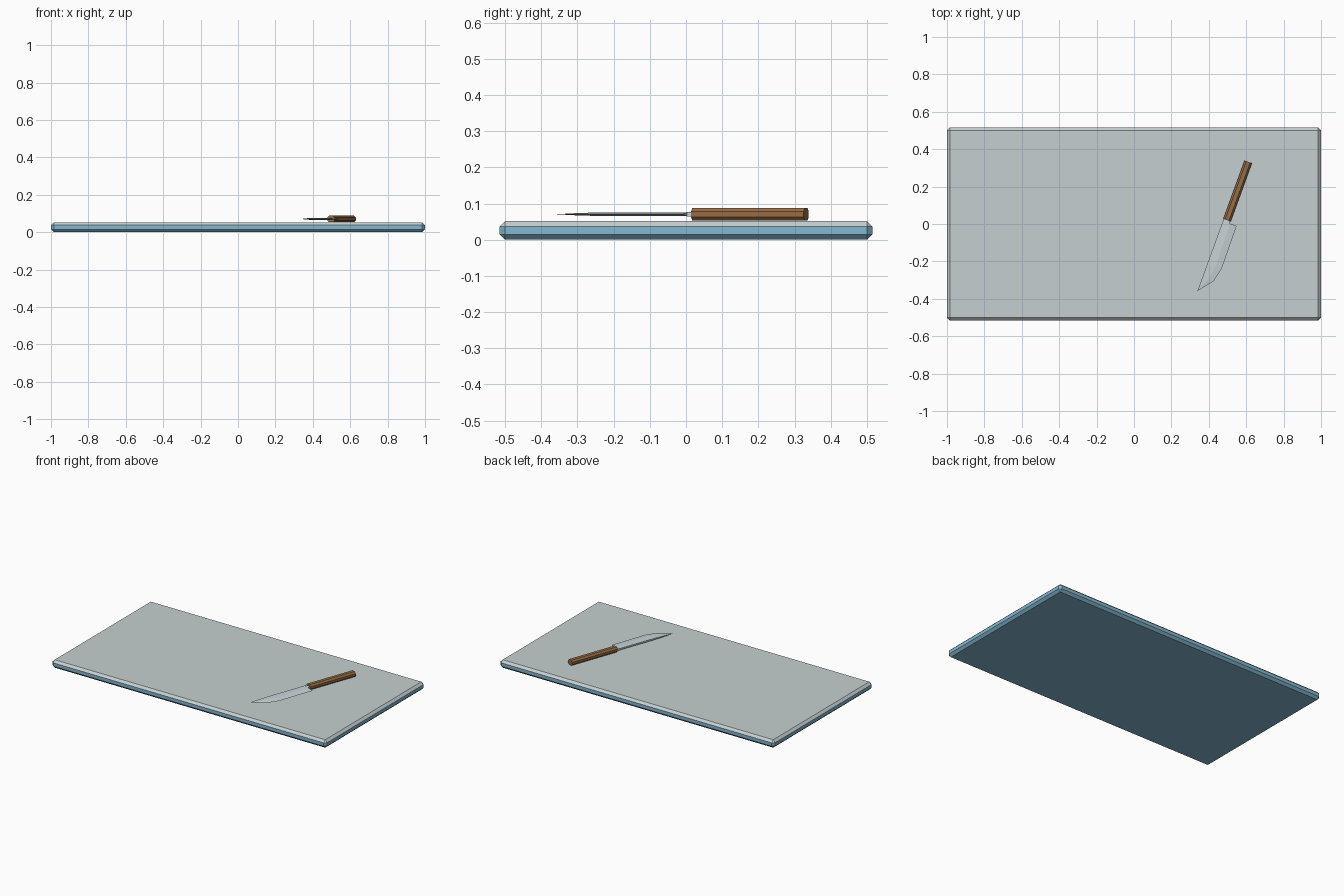
import bpy, bmesh, math
from mathutils import Matrix

if "Cube" in bpy.data.objects:
    bpy.data.objects.remove(bpy.data.objects["Cube"])


def material(name, rgb):
    def lin(v):
        v /= 255
        return v / 12.92 if v <= 0.04045 else ((v + 0.055) / 1.055) ** 2.4
    m = bpy.data.materials.new(name)
    m.diffuse_color = (*[lin(v) for v in rgb], 1)
    m.use_nodes = True
    m.node_tree.nodes["Principled BSDF"].inputs["Base Color"].default_value = m.diffuse_color
    return m


pale = material("pale_grey", (198, 207, 208))
blue = material("soft_blue", (132, 183, 208))
steel = material("steel", (200, 211, 214))
wood = material("brown_wood", (150, 108, 69))


def finish(name, bm, mats, matrix=Matrix()):
    bmesh.ops.recalc_face_normals(bm, faces=bm.faces)
    me = bpy.data.meshes.new(name)
    bm.to_mesh(me)
    bm.free()
    ob = bpy.data.objects.new(name, me)
    bpy.context.collection.objects.link(ob)
    for m in mats:
        me.materials.append(m)
    ob.matrix_world = matrix
    return ob


def box(lo, hi):
    bm = bmesh.new()
    bmesh.ops.create_cube(bm, size=1)
    for v in bm.verts:
        v.co = [(a + b) / 2 + c * (b - a) for a, b, c in zip(lo, hi, v.co)]
    return bm


# Board: chamfered slab, pale on top and blue on sides and underside
bm = box((-1, -0.515, 0), (1, 0.515, 0.052))
bmesh.ops.bevel(bm, geom=bm.edges[:], offset=0.015, segments=1, affect='EDGES')
bmesh.ops.recalc_face_normals(bm, faces=bm.faces)
for f in bm.faces:
    f.material_index = 0 if f.normal.z > 0.3 else 1
finish("board", bm, [pale, blue])

# Knife frame: local y runs from blade to handle, local x towards the cutting edge
knife = Matrix.Translation((0.4975, 0.021, 0.0705)) @ Matrix.Rotation(math.radians(-20), 4, 'Z')

# Handle: eight-sided bar with flat ends
bm = box((-0.021, 0, -0.0175), (0.021, 0.331, 0.0175))
long_edges = [e for e in bm.edges if abs(e.verts[0].co.y - e.verts[1].co.y) > 0.1]
bmesh.ops.bevel(bm, geom=long_edges, offset=0.010, segments=1, affect='EDGES')
finish("handle", bm, [wood], knife)

# Bolster joining handle and blade
finish("bolster", box((-0.019, -0.014, -0.006), (0.019, 0.004, 0.006)), [steel], knife)

# Blade: stations of (y, ridge x, edge x, half thickness), closing at the tip
bm = bmesh.new()
rings = []
for y, ridge, edge, t in [(-0.012, 0.022, 0.059, 0.005), (-0.258, 0.026, 0.062, 0.005),
                          (-0.333, 0.014, 0.044, 0.0035)]:
    section = [(-0.019, t), (ridge, t), (edge, 0), (ridge, -t), (-0.019, -t)]
    rings.append([bm.verts.new((x, y, z)) for x, z in section])
tip = bm.verts.new((-0.019, -0.410, 0))
for a, b in zip(rings, rings[1:]):
    for i in range(5):
        j = (i + 1) % 5
        bm.faces.new((a[i], a[j], b[j], b[i]))
for i in range(5):
    bm.faces.new((rings[-1][i], rings[-1][(i + 1) % 5], tip))
bm.faces.new(rings[0])
finish("blade", bm, [steel], knife)
